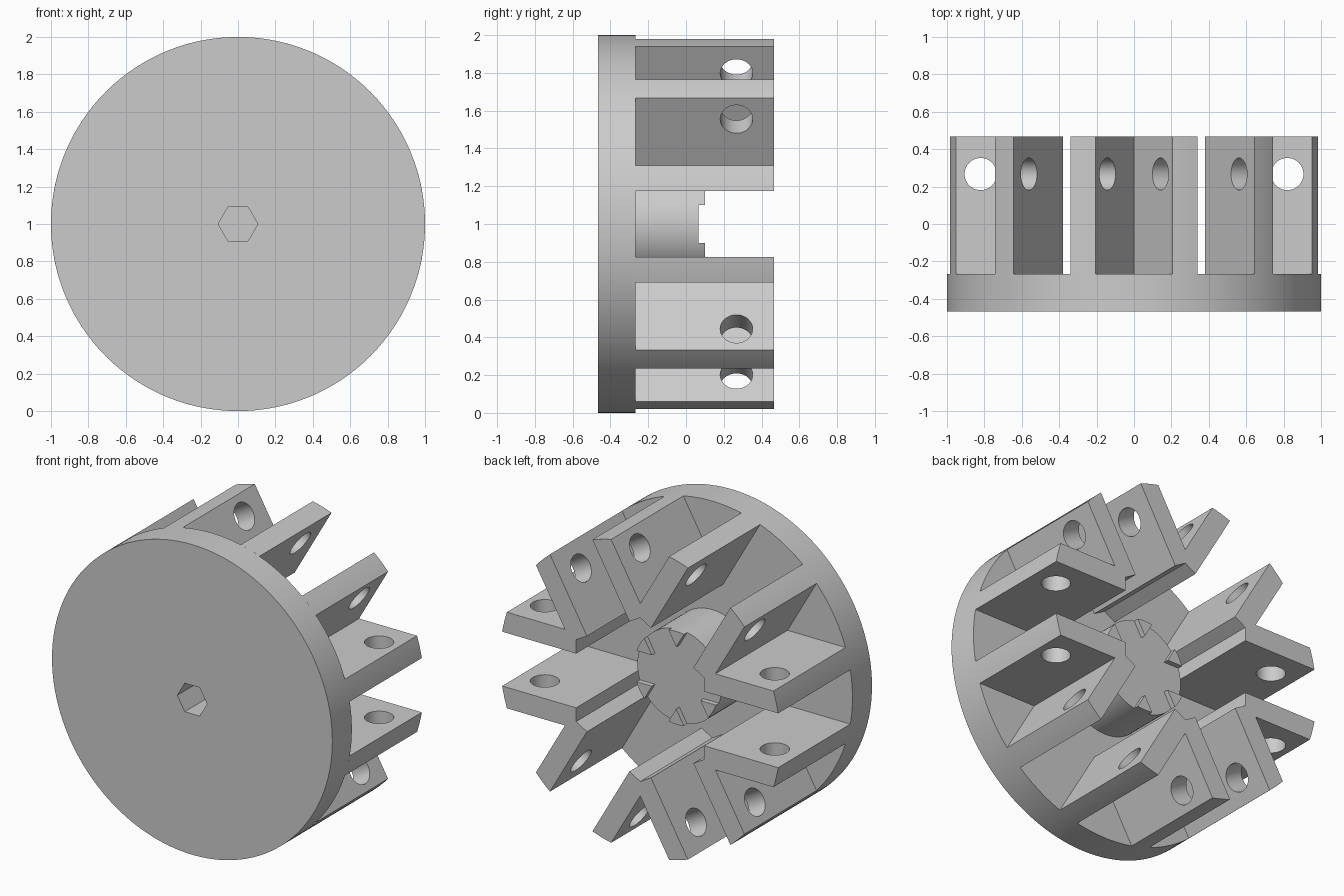
import bpy, bmesh
from math import sin, cos, asin, atan2, hypot, pi, radians, tan

cube = bpy.data.objects.get("Cube")
if cube:
    bpy.data.objects.remove(cube, do_unlink=True)

# Main dimensions
FRONT, PLATE, BACK = -0.467, -0.268, 0.467
HUB_FLOOR, HUB_TOP, HUB_R = 0.067, 0.1, 0.3
SLOT, OUTER = 0.175, 0.31          # lug faces, measured from each slot's centre line
POCKET = 0.457                     # flat-to-centre size of the central clearance
HOLE_X, HOLE_Y, HOLE_R = 0.82, 0.267, 0.086
CZ = 1.0
SIXTH = pi / 3

grey = bpy.data.materials.new("plain grey")
grey.use_nodes = True
colour = (0.6, 0.6, 0.6, 1)
grey.diffuse_color = colour
grey.node_tree.nodes["Principled BSDF"].inputs["Base Color"].default_value = colour


def turn(points, angle):
    return [(x * cos(angle) - z * sin(angle), x * sin(angle) + z * cos(angle)) for x, z in points]


def ring(radius, count):
    return [(radius * cos(2 * pi * i / count), radius * sin(2 * pi * i / count)) for i in range(count)]


def arc(radius, start, end, steps):
    angles = [start + (end - start) * i / steps for i in range(steps + 1)]
    return [(radius * cos(a), radius * sin(a)) for a in angles]


def mirrored(points):
    """Reflect across the 30 degree line, in reverse order."""
    flipped = []
    for x, z in reversed(points):
        a, r = SIXTH - atan2(z, x), hypot(x, z)
        flipped.append((r * cos(a), r * sin(a)))
    return flipped


def make_object(name, bm):
    bmesh.ops.recalc_face_normals(bm, faces=bm.faces)
    mesh = bpy.data.meshes.new(name)
    bm.to_mesh(mesh)
    bm.free()
    mesh.materials.append(grey)
    obj = bpy.data.objects.new(name, mesh)
    bpy.context.collection.objects.link(obj)
    return obj


def prisms(name, outlines, y0, y1):
    """Extrude x-z outlines along y."""
    bm = bmesh.new()
    for outline in outlines:
        face = bm.faces.new([bm.verts.new((x, y0, z + CZ)) for x, z in outline])
        grown = bmesh.ops.extrude_face_region(bm, geom=[face])["geom"]
        bmesh.ops.translate(bm, vec=(0, y1 - y0, 0),
                            verts=[v for v in grown if isinstance(v, bmesh.types.BMVert)])
    return make_object(name, bm)


def activate(obj):
    bpy.ops.object.select_all(action="DESELECT")
    obj.select_set(True)
    bpy.context.view_layer.objects.active = obj


def cut(obj, cutter):
    activate(obj)
    mod = obj.modifiers.new("cut", "BOOLEAN")
    mod.operation, mod.solver, mod.object = "DIFFERENCE", "EXACT", cutter
    bpy.ops.object.modifier_apply(modifier=mod.name)


# Round front plate and central hub, with a hexagonal socket from the front
plate = prisms("front_plate", [ring(1, 128)], FRONT, PLATE)
hub = prisms("hub", [ring(HUB_R, 64)], PLATE, HUB_FLOOR)
socket = prisms("socket_cutter", [ring(0.106, 6)], FRONT - 0.1, -0.07)
cut(plate, socket)
cut(hub, socket)

# Raised wedges left between the shallow grooves on the hub
edge = asin(0.1 / HUB_R)
wedge = [(0.1 / tan(pi / 6), 0.1)] + arc(HUB_R, edge, SIXTH - edge, 6)
wedges = prisms("hub_wedges", [turn(wedge, k * SIXTH) for k in range(6)], HUB_FLOOR, HUB_TOP)

# V brackets: each joins the facing lugs of two neighbouring slots
half = [(POCKET, SLOT)] + arc(1, asin(SLOT), asin(OUTER), 4)
bracket = half + [(OUTER / tan(pi / 6), OUTER)] + mirrored(half) + [(POCKET, POCKET * tan(pi / 6))]
brackets = prisms("lug_brackets", [turn(bracket, k * SIXTH) for k in range(6)], PLATE, BACK)

# Pin holes bored straight across each pair of lugs
bm = bmesh.new()
for k in range(6):
    rims = []
    for z in (-0.4, 0.4):
        rim = []
        for dx, dy in ring(HOLE_R, 40):
            (x, zz), = turn([(HOLE_X + dx, z)], k * SIXTH)
            rim.append(bm.verts.new((x, HOLE_Y + dy, zz + CZ)))
        bm.faces.new(rim)
        rims.append(rim)
    low, high = rims
    for i in range(len(low)):
        bm.faces.new((low[i - 1], low[i], high[i], high[i - 1]))
pins = make_object("pin_hole_cutter", bm)
cut(brackets, pins)

for helper in (socket, pins):
    bpy.data.objects.remove(helper, do_unlink=True)

for part in (plate, hub, wedges, brackets):
    activate(part)
    bpy.ops.object.shade_smooth_by_angle(angle=radians(25))
